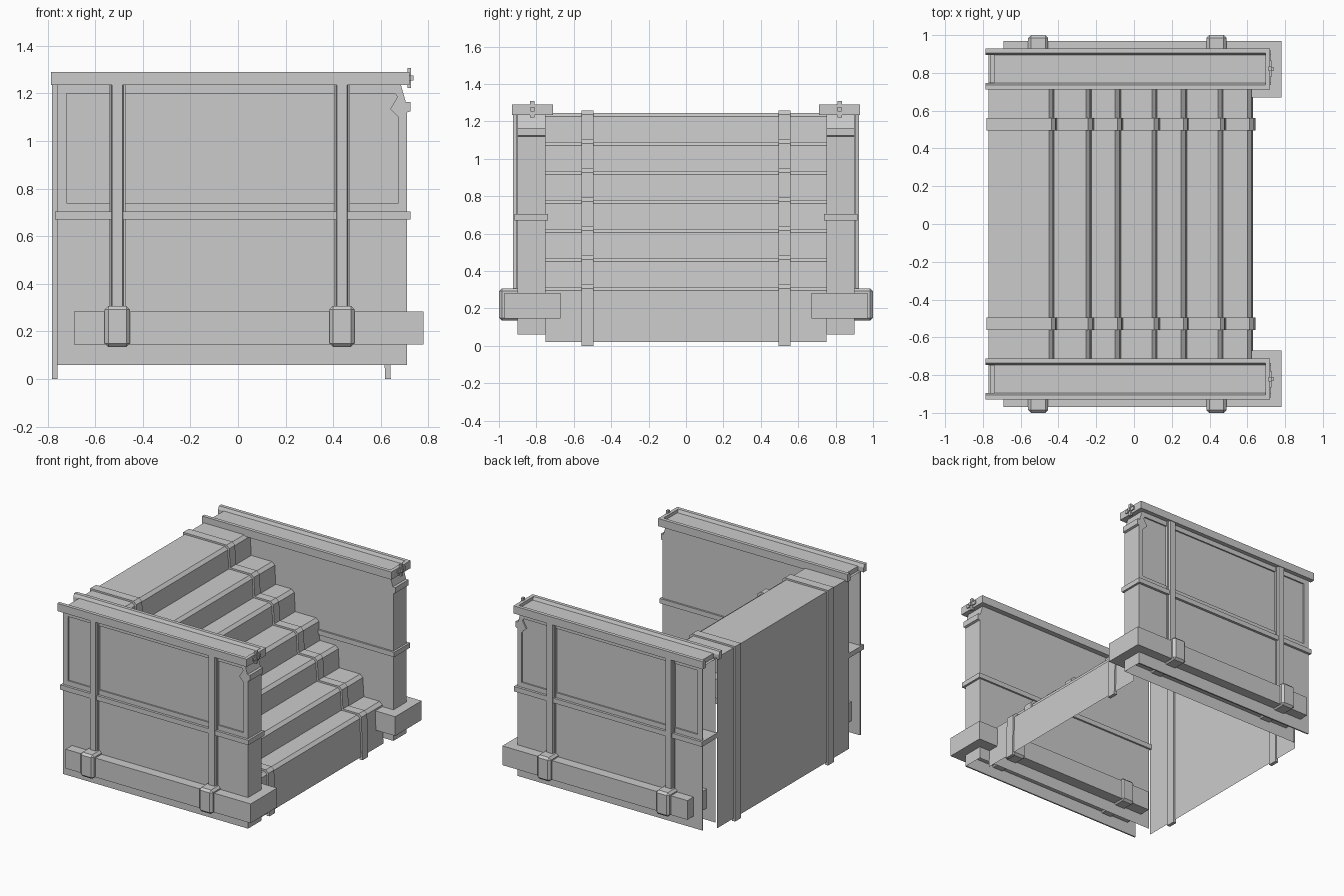
import bpy, bmesh

cube = bpy.data.objects.get("Cube")
if cube:
    bpy.data.objects.remove(cube, do_unlink=True)

grey = bpy.data.materials.new("plain grey")
grey.use_nodes = True
grey.diffuse_color = (0.6, 0.6, 0.6, 1)
grey.node_tree.nodes["Principled BSDF"].inputs["Base Color"].default_value = (0.6, 0.6, 0.6, 1)


def prism(name, outline, lo, hi, axis="y", mirror=True, caps=True, skip=()):
    """Extrude a closed outline along an axis; skip lists side faces left open."""
    place = {"x": lambda a, b, t: (t, a, b),
             "y": lambda a, b, t: (a, t, b),
             "z": lambda a, b, t: (a, b, t)}[axis]
    bm = bmesh.new()
    near = [bm.verts.new(place(a, b, lo)) for a, b in outline]
    far = [bm.verts.new(place(a, b, hi)) for a, b in outline]
    count = len(outline)
    for i in range(count):
        if i not in skip:
            j = (i + 1) % count
            bm.faces.new((near[i], near[j], far[j], far[i]))
    if caps:
        bm.faces.new(near[::-1])
        bm.faces.new(far)
    bmesh.ops.recalc_face_normals(bm, faces=bm.faces)
    mesh = bpy.data.meshes.new(name)
    bm.to_mesh(mesh)
    bm.free()
    mesh.materials.append(grey)
    ob = bpy.data.objects.new(name, mesh)
    bpy.context.collection.objects.link(ob)
    if mirror:
        mod = ob.modifiers.new("both sides", "MIRROR")
        mod.use_axis = (False, True, False)
    return ob


def box(name, x, y, z, bevel=0):
    ob = prism(name, [(x[0], z[0]), (x[1], z[0]), (x[1], z[1]), (x[0], z[1])], *y)
    if bevel:
        mod = ob.modifiers.new("chamfer", "BEVEL")
        mod.width = bevel
        mod.segments = 1
    return ob


# Stair profile, from the foot of the first riser up to the back wall
RISERS = [0.63, 0.475, 0.28, 0.125, -0.07, -0.225, -0.42]


def stair_profile(d, foot):
    pts = [(RISERS[0] + d, foot)]
    for i, x in enumerate(RISERS):
        top = 0.315 + 0.155 * i + d
        if i:
            pts.append((x + d, top - 0.155))
        pts += [(x + d - 0.008, top - 0.02), (x + d - 0.03, top)]
    pts += [(-0.77 - d, 1.245 + d), (-0.77 - d, foot)]
    return pts


steps = stair_profile(0, 0.02)
prism("stairs", steps, -0.75, 0.75, mirror=False, caps=False, skip=(len(steps) - 1,))

# Raised straps wrapped over the stairs
outer = stair_profile(0.012, 0)
inner = stair_profile(-0.012, 0)
prism("stair_strap", outer + inner[::-1], 0.495, 0.56)

# Side walls, hollow and open at the bottom and the back end
bracket = [(0.71, 1.12), (0.725, 1.125), (0.725, 1.165), (0.705, 1.165), (0.685, 1.235)]
wall = [(-0.76, 0.06), (0.71, 0.06)] + bracket + [(-0.76, 1.235)]
prism("side_wall", wall, 0.75, 0.89, skip=(0, len(wall) - 1))

# Raised surround that leaves the long upper panel recessed
FACE = (0.89, 0.9)
box("lower_facing", (-0.76, 0.71), FACE, (0.06, 0.74))
box("panel_top_border", (-0.76, 0.665), FACE, (1.2, 1.235))
box("panel_back_border", (-0.76, -0.72), FACE, (0.74, 1.2))
notch = [(0.66, 1.235), (0.66, 1.2), (0.67, 1.185), (0.64, 1.135), (0.675, 1.1), (0.675, 0.74)]
prism("panel_front_border", [(0.71, 0.74)] + bracket + notch, *FACE)

# Rails, posts and their footings
box("middle_rail", (-0.77, 0.725), (0.737, 0.918), (0.67, 0.705))
box("base_rail", (-0.69, 0.78), (0.67, 0.97), (0.145, 0.283))
for label, x in (("back", -0.507), ("front", 0.437)):
    section = [(x - 0.034, 0.88), (x - 0.034, 0.908), (x - 0.026, 0.908), (x - 0.022, 0.925),
               (x + 0.022, 0.925), (x + 0.026, 0.908), (x + 0.034, 0.908), (x + 0.034, 0.88)]
    prism(label + "_post", section, 0.28, 1.24, axis="z")
    box(label + "_footing", (x - 0.053, x + 0.053), (0.66, 1.0), (0.135, 0.307), bevel=0.015)

# Handrail cap: shallow channel with a lip along each side
box("cap_slab", (-0.74, 0.72), (0.712, 0.93), (1.235, 1.268))
for label, edge, slope, foot in (("outer", 0.93, 0.905, 0.895), ("inner", 0.712, 0.737, 0.747)):
    prism(label + "_cap_lip", [(edge, 1.235), (edge, 1.29), (slope, 1.29), (foot, 1.268),
                               (foot, 1.235)], -0.785, 0.72, axis="x")
box("cap_end", (0.695, 0.72), (0.737, 0.905), (1.24, 1.29))

# Cross-shaped ornament on the cap end
box("ornament_upright", (0.712, 0.728), (0.81, 0.833), (1.222, 1.308))
box("ornament_bar", (0.712, 0.728), (0.778, 0.865), (1.253, 1.277))
box("ornament_pin", (0.712, 0.738), (0.811, 0.832), (1.254, 1.276))
